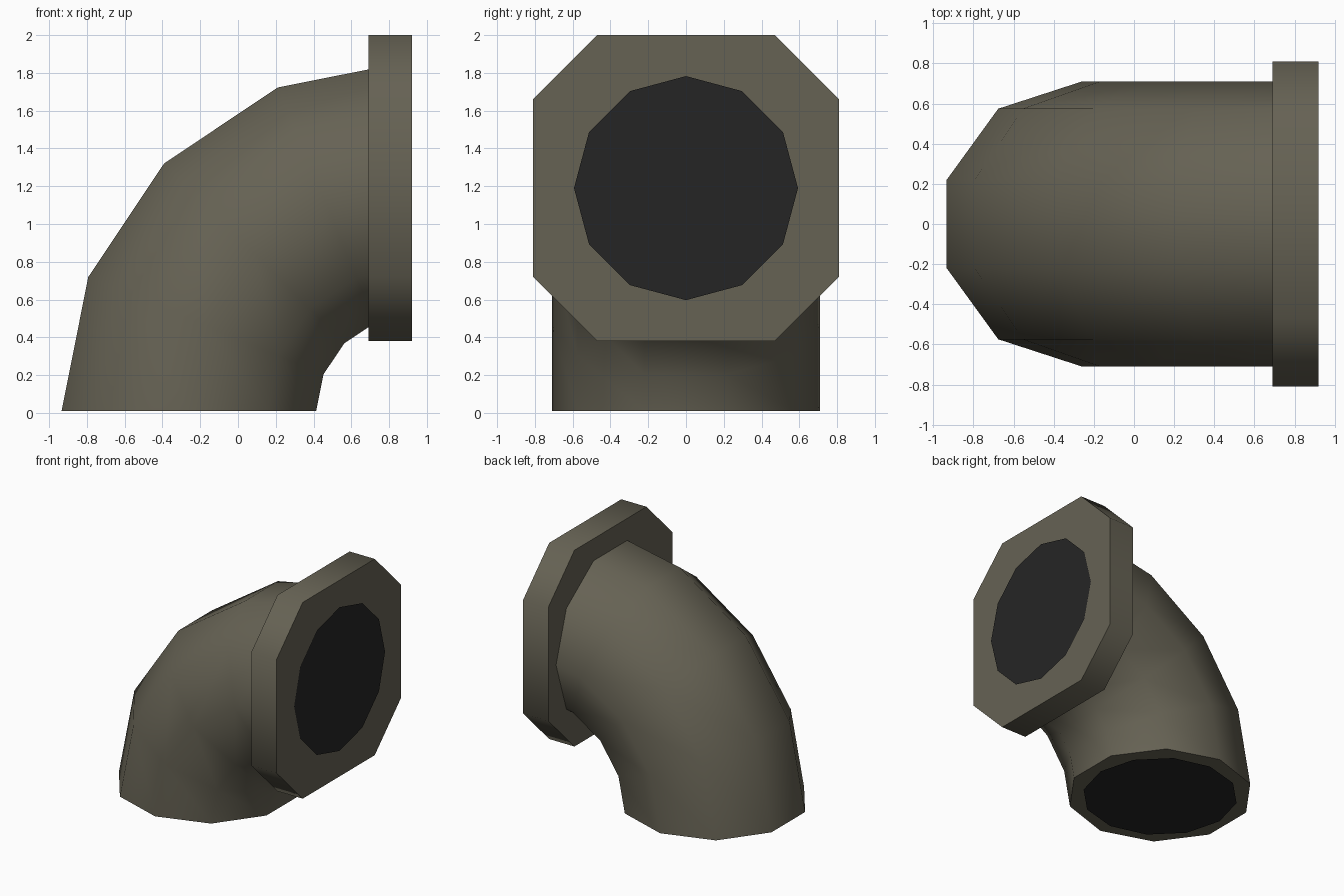
import bpy, bmesh, math
from mathutils import Vector

if "Cube" in bpy.data.objects:
    bpy.data.objects.remove(bpy.data.objects["Cube"])

BEND_X, BASE_Z = 0.92, 0.01      # centre of the 90 degree bend
BEND_R, PIPE_R = 1.18, 0.71
HOLE_R = 0.593


def material(name, rgb):
    m = bpy.data.materials.new(name)
    m.diffuse_color = (*rgb, 1)
    m.use_nodes = True
    m.node_tree.nodes["Principled BSDF"].inputs["Base Color"].default_value = m.diffuse_color
    return m


metal = material("dull olive metal", (0.132, 0.122, 0.088))
dark = material("dark opening", (0.0185, 0.0185, 0.0185))


def finish(name, bm, mat, fix_normals=True):
    if fix_normals:
        bmesh.ops.recalc_face_normals(bm, faces=bm.faces[:])
    mesh = bpy.data.meshes.new(name)
    bm.to_mesh(mesh)
    bm.free()
    mesh.materials.append(mat)
    ob = bpy.data.objects.new(name, mesh)
    bpy.context.collection.objects.link(ob)
    bpy.ops.object.select_all(action='DESELECT')
    ob.select_set(True)
    bpy.context.view_layer.objects.active = ob
    bpy.ops.object.shade_smooth_by_angle(angle=math.radians(60))
    return ob


# Elbow pipe: ten-sided section swept through four bend steps
bm = bmesh.new()
rings = []
for i in range(5):
    t = math.radians(22.5 * i)
    ring = []
    for k in range(10):
        a = math.radians(18 + 36 * k)
        r = BEND_R + PIPE_R * 0.998 * math.cos(a)
        ring.append(bm.verts.new((BEND_X - r * math.cos(t), PIPE_R * math.sin(a),
                                  BASE_Z + r * math.sin(t))))
    rings.append(ring)
for lo, hi in zip(rings, rings[1:]):
    for k in range(10):
        n = (k + 1) % 10
        bm.faces.new((lo[k], lo[n], hi[n], hi[k]))
bm.faces.new(rings[0])
bm.faces.new(rings[-1])
# end the pipe inside the flange
bmesh.ops.bisect_plane(bm, geom=bm.verts[:] + bm.edges[:] + bm.faces[:],
                       plane_co=(0.8, 0, 0), plane_no=(1, 0, 0), clear_outer=True)
bmesh.ops.holes_fill(bm, edges=[e for e in bm.edges if e.is_boundary])
finish("elbow_pipe", bm, metal)

# Flange: square plate with cut corners
bm = bmesh.new()
h, c, mid = 0.81, 0.47, BASE_Z + BEND_R
outline = [(h, -c), (h, c), (c, h), (-c, h), (-h, c), (-h, -c), (-c, -h), (c, -h)]
face = bm.faces.new([bm.verts.new((0.69, y, mid + z)) for y, z in outline])
ext = bmesh.ops.extrude_face_region(bm, geom=[face], use_keep_orig=True)
bmesh.ops.translate(bm, vec=(0.23, 0, 0),
                    verts=[v for v in ext["geom"] if isinstance(v, bmesh.types.BMVert)])
finish("flange", bm, metal)


# Dark twelve-sided openings, thin faces just off each end
def opening(name, centre, u, v):
    bm = bmesh.new()
    bm.faces.new([bm.verts.new(Vector(centre)
                               + Vector(u) * HOLE_R * math.cos(math.radians(30 * k))
                               + Vector(v) * HOLE_R * math.sin(math.radians(30 * k)))
                  for k in range(12)])
    finish(name, bm, dark, fix_normals=False)


opening("outlet_opening", (0.928, 0, mid), (0, 1, 0), (0, 0, 1))
opening("base_opening", (BEND_X - BEND_R, 0, 0), (0, 1, 0), (1, 0, 0))
